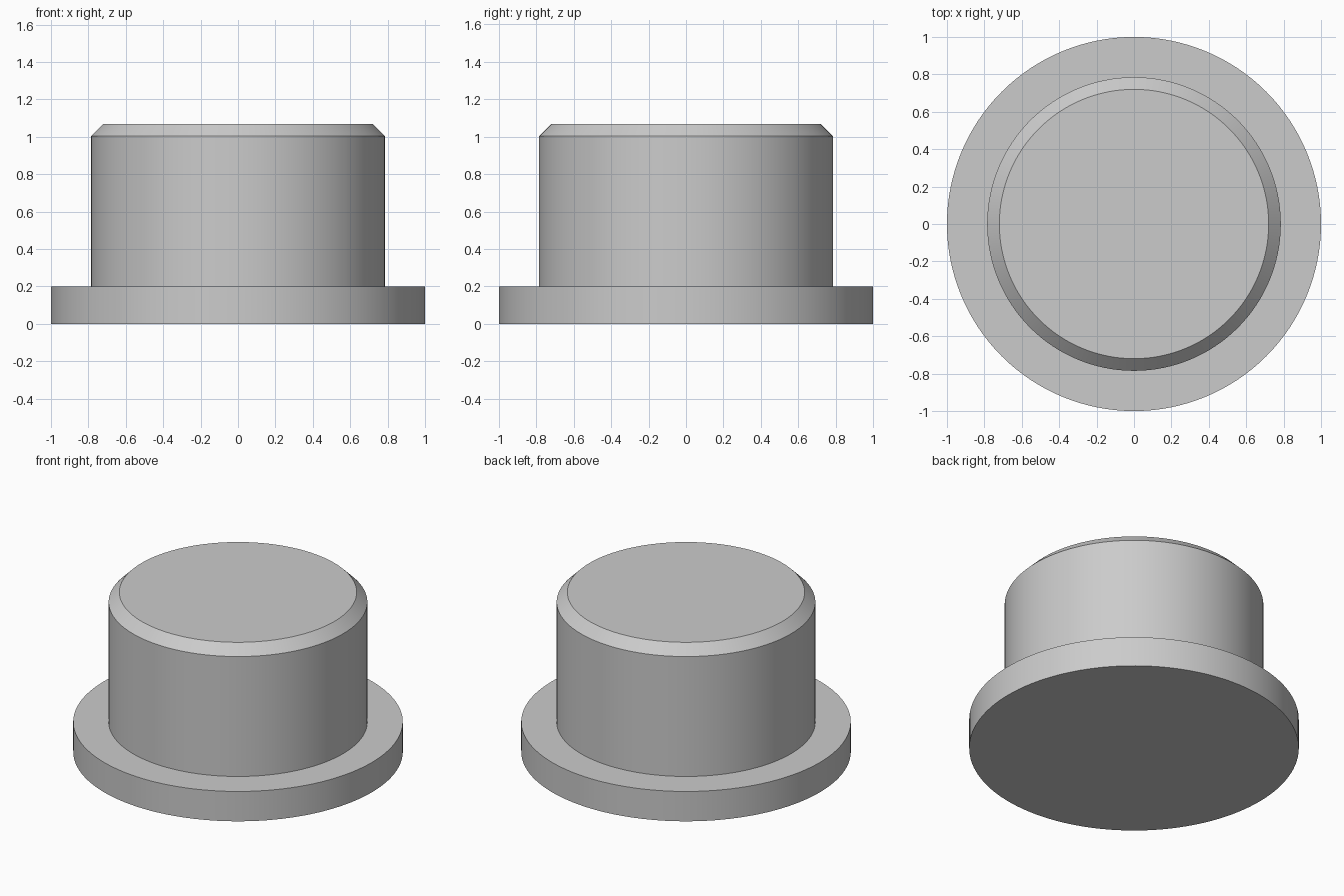
import bpy
import bmesh
import math

cube = bpy.data.objects.get("Cube")
if cube:
    bpy.data.objects.remove(cube, do_unlink=True)

SEGMENTS = 128

# Single plain grey finish
grey = bpy.data.materials.new("plain_grey")
grey.use_nodes = True
colour = (0.6, 0.6, 0.6, 1.0)
grey.diffuse_color = colour
grey.node_tree.nodes["Principled BSDF"].inputs["Base Color"].default_value = colour


def turned_part(name, profile):
    """Revolve a (radius, height) profile around z and cap both ends."""
    bm = bmesh.new()
    rings = []
    for radius, z in profile:
        rings.append([
            bm.verts.new((radius * math.cos(math.tau * i / SEGMENTS),
                          radius * math.sin(math.tau * i / SEGMENTS), z))
            for i in range(SEGMENTS)])
    for low, high in zip(rings, rings[1:]):
        for i in range(SEGMENTS):
            j = (i + 1) % SEGMENTS
            bm.faces.new((low[i], low[j], high[j], high[i]))
    bm.faces.new(rings[0][::-1])
    bm.faces.new(rings[-1])
    mesh = bpy.data.meshes.new(name)
    bm.to_mesh(mesh)
    bm.free()
    mesh.materials.append(grey)
    obj = bpy.data.objects.new(name, mesh)
    bpy.context.collection.objects.link(obj)
    bpy.ops.object.select_all(action="DESELECT")
    obj.select_set(True)
    bpy.context.view_layer.objects.active = obj
    bpy.ops.object.shade_smooth_by_angle(angle=math.radians(30))
    return obj


# Wide base flange stepping up to a cylindrical body with a chamfered rim
turned_part("flanged_plug", [
    (1.0, 0.0), (1.0, 0.2),
    (0.785, 0.2), (0.785, 1.003),
    (0.72, 1.068),
])
